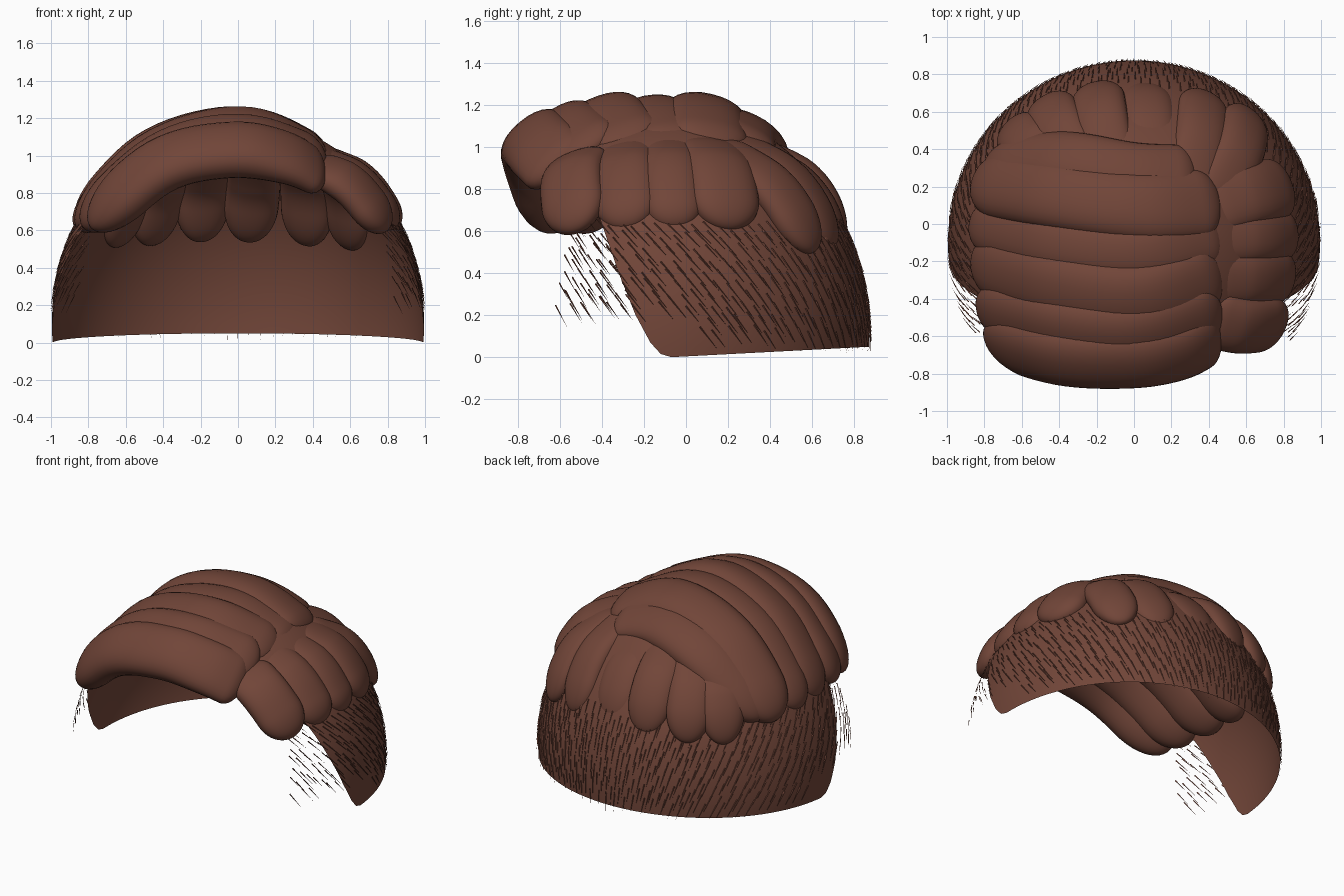
import bpy, bmesh, math, random
from mathutils import Vector

cube = bpy.data.objects.get("Cube")
if cube:
    bpy.data.objects.remove(cube)
random.seed(4)

CENTRE = Vector((0, -0.1, 0.1))
RADII = Vector((0.995, 0.975, 1.1))

# One brown for the whole hairpiece
COLOUR = (0.165, 0.06, 0.04, 1)
BROWN = bpy.data.materials.new("chestnut brown")
BROWN.use_nodes = True
BROWN.diffuse_color = COLOUR
BROWN.node_tree.nodes["Principled BSDF"].inputs["Base Color"].default_value = COLOUR


def finish(bm, name, smooth=True):
    mesh = bpy.data.meshes.new(name)
    bm.to_mesh(mesh)
    bm.free()
    mesh.materials.append(BROWN)
    for p in mesh.polygons:
        p.use_smooth = smooth
    ob = bpy.data.objects.new(name, mesh)
    bpy.context.collection.objects.link(ob)


def outward(p):
    """Normal of the head ellipsoid nearest to p."""
    d = p - CENTRE
    return Vector([d[i] / RADII[i] ** 2 for i in range(3)]).normalized()


def spline(pts, s):
    """Point on a smooth curve through pts, s from 0 to 1."""
    p = [pts[0] * 2 - pts[1]] + pts + [pts[-1] * 2 - pts[-2]]
    f = s * (len(pts) - 1)
    i = min(int(f), len(pts) - 2)
    u = f - i
    a, b, c, d = p[i:i + 4]
    return 0.5 * (2 * b + (c - a) * u + (2 * a - 5 * b + 4 * c - d) * u ** 2
                  + (3 * b - a - 3 * c + d) * u ** 3)


def lock(name, pts, width, thick, taper=1.2, root=0.6, steps=40, sides=28):
    """Puffy lock swept along a path, flatter at its root and rounded at its tip."""
    pts = [Vector(p) for p in pts]
    length = sum((b - a).length for a, b in zip(pts, pts[1:]))
    bm = bmesh.new()
    rings = []
    for k in range(steps + 1):
        s = 0.5 - 0.5 * math.cos(math.pi * (0.02 + 0.96 * k / steps))
        p = spline(pts, s)
        t = (spline(pts, min(1, s + 0.01)) - spline(pts, max(0, s - 0.01))).normalized()
        side = t.cross(outward(p)).normalized()
        up = side.cross(t)
        reach = taper if s > 0.5 else 0.8
        d = min(1, min(s, 1 - s) * length / (width * reach))
        r = math.sqrt(1 - (1 - d) ** 2)
        flat = root + (1 - root) * min(1, s / 0.4)
        ring = []
        for j in range(sides):
            a = math.tau * j / sides
            c, q = math.cos(a), math.sin(a)
            x = math.copysign(abs(c) ** 0.9, c) * width * r
            z = math.copysign(abs(q) ** 0.9, q) * thick * r * flat
            ring.append(bm.verts.new(p + side * x + up * z))
        rings.append(ring)
    for a, b in zip(rings, rings[1:]):
        for j in range(sides):
            n = (j + 1) % sides
            bm.faces.new((a[j], a[n], b[n], b[j]))
    bm.faces.new(rings[0])
    bm.faces.new(rings[-1])
    bmesh.ops.recalc_face_normals(bm, faces=bm.faces)
    finish(bm, name)


# Scalp shell: ellipsoid trimmed by the neckline and the curved hairline
bm = bmesh.new()
bmesh.ops.create_uvsphere(bm, u_segments=96, v_segments=64, radius=1)
for v in bm.verts:
    v.co = Vector([v.co[i] * RADII[i] for i in range(3)]) + CENTRE
edge = [(0.88, 0.05), (-0.07, 0), (-0.12, 0.015), (-0.17, 0.07),
        (-0.24, 0.2), (-0.32, 0.4), (-0.41, 0.66)]
for (y0, z0), (y1, z1) in zip(edge, edge[1:]):
    bmesh.ops.bisect_plane(bm, geom=bm.verts[:] + bm.edges[:] + bm.faces[:],
                           plane_co=(0, y0, z0), plane_no=(0, z0 - z1, y1 - y0),
                           clear_outer=True)
finish(bm, "scalp")

# Long locks sweeping across the crown from the parting
lock("front_fringe_lock", [(0.46, -0.58, 0.89), (0.25, -0.68, 0.99), (-0.05, -0.72, 1.03),
     (-0.42, -0.7, 0.94), (-0.79, -0.59, 0.62)], 0.18, 0.115)
lock("crown_lock_1", [(0.47, -0.46, 0.98), (0.05, -0.575, 1.085),
     (-0.4, -0.545, 0.99), (-0.83, -0.43, 0.62)], 0.18, 0.115)
lock("crown_lock_2", [(0.47, -0.26, 1.01), (0.05, -0.385, 1.14),
     (-0.45, -0.32, 1.01), (-0.855, -0.19, 0.61)], 0.185, 0.115)
lock("crown_lock_3", [(0.47, -0.05, 1.02), (0.05, -0.15, 1.15),
     (-0.45, -0.1, 1.02), (-0.865, 0.01, 0.61)], 0.16, 0.105)
lock("crown_lock_4", [(0.46, 0.12, 1.01), (0.05, 0.09, 1.145),
     (-0.45, 0.16, 1.02), (-0.85, 0.23, 0.61)], 0.19, 0.115)
lock("rear_crown_lock", [(0.33, 0.27, 1.025), (0, 0.28, 1.07),
     (-0.4, 0.34, 0.97), (-0.8, 0.29, 0.64)], 0.165, 0.1)

# Short locks on the other side of the parting
shorts = [
    ([(0.37, -0.5, 0.96), (0.6, -0.545, 0.84), (0.8, -0.52, 0.6)], 0.16),
    ([(0.38, -0.3, 1.01), (0.65, -0.29, 0.86), (0.84, -0.28, 0.61)], 0.15),
    ([(0.38, -0.08, 1.03), (0.67, -0.07, 0.87), (0.85, -0.05, 0.61)], 0.14),
    ([(0.37, 0.1, 1.03), (0.65, 0.165, 0.865), (0.825, 0.2, 0.61)], 0.17)]
for i, (pts, w) in enumerate(shorts):
    lock(f"left_short_lock_{i + 1}", pts, w, 0.085, taper=1.0)

# Locks hanging down the back
backs = [
    [(-0.48, 0.32, 0.95), (-0.59, 0.45, 0.75), (-0.66, 0.53, 0.51)],
    [(-0.32, 0.32, 1.0), (-0.42, 0.55, 0.78), (-0.47, 0.665, 0.52)],
    [(-0.13, 0.29, 1.03), (-0.18, 0.59, 0.83), (-0.2, 0.74, 0.54)],
    [(0.09, 0.29, 1.01), (0.08, 0.57, 0.81), (0.05, 0.74, 0.54)],
    [(0.3, 0.15, 1.06), (0.36, 0.5, 0.84), (0.37, 0.7, 0.52)],
    [(0.45, 0.12, 1.01), (0.57, 0.42, 0.8), (0.6, 0.61, 0.5)]]
for i, pts in enumerate(backs):
    lock(f"back_lock_{i + 1}", pts, 0.145, 0.078, taper=1.6)

# Fine strands combed down and back over the sides and nape
bm = bmesh.new()
columns, rows = 64, 10
for i in range(columns):
    for j in range(rows):
        a = math.radians(-32 + 244 * (i + 0.5 * (j % 2)) / columns)
        a += random.uniform(-0.012, 0.012)
        z = 0.14 + 0.5 * j / (rows - 1) + random.uniform(-0.02, 0.02)
        k = math.sqrt(1 - ((z - CENTRE.z) / RADII.z) ** 2)
        root = Vector((RADII.x * k * math.cos(a), CENTRE.y + RADII.y * k * math.sin(a), z))
        if root.y < 0.05 and z < 0.24:
            continue
        n = outward(root)
        comb = Vector((0, 0.8, -1))
        d = (comb - n * comb.dot(n)).normalized()
        side = d.cross(n)
        base = root + n * 0.001
        tip = root + d * random.uniform(0.1, 0.14) + n * 0.004
        ring = [bm.verts.new(base + side * 0.004), bm.verts.new(base - side * 0.004),
                bm.verts.new(base + n * 0.005)]
        end = bm.verts.new(tip)
        for q in range(3):
            bm.faces.new((ring[q], ring[(q + 1) % 3], end))
bmesh.ops.recalc_face_normals(bm, faces=bm.faces)
finish(bm, "fine_strands", smooth=False)
